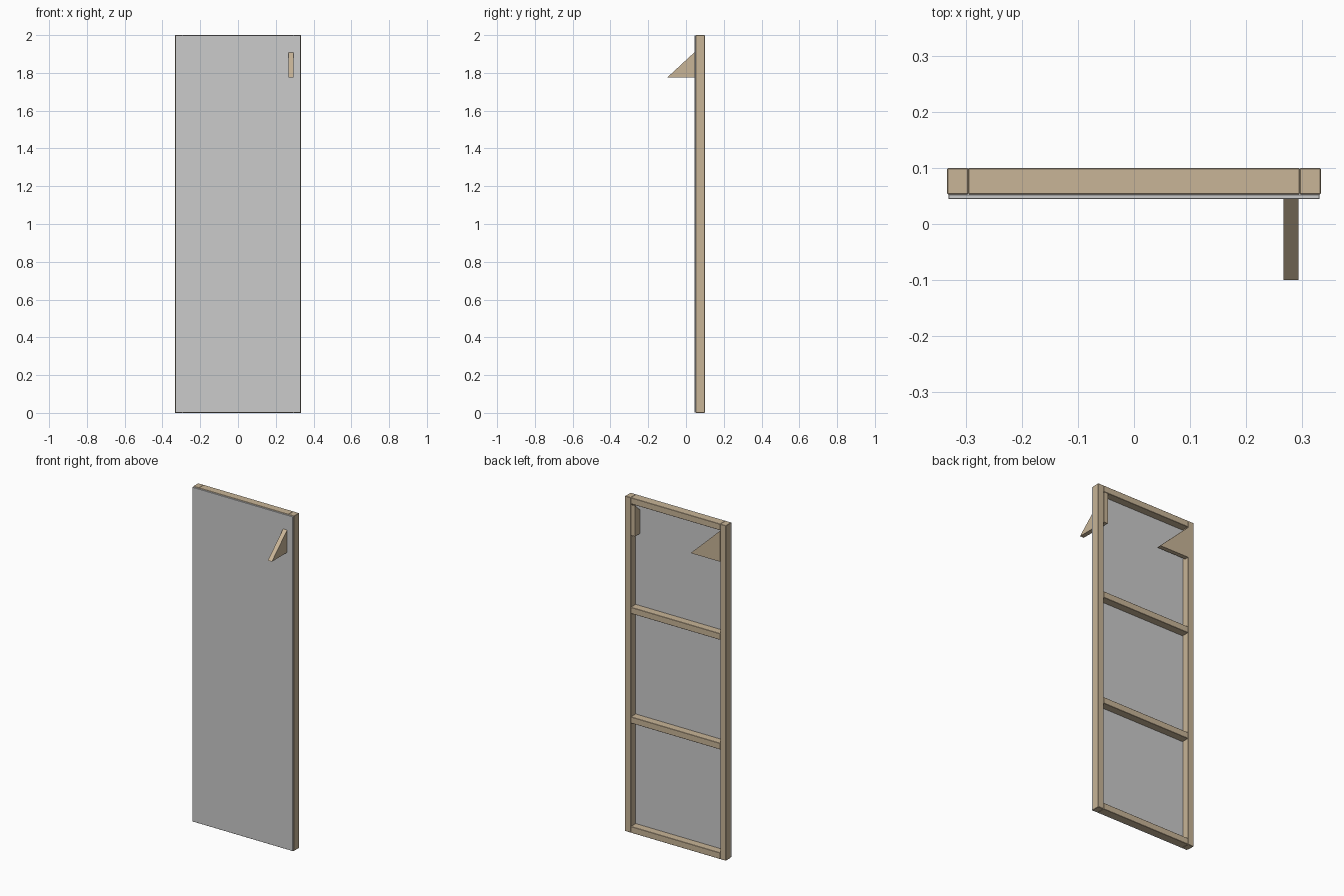
import bpy
from mathutils import Vector

if "Cube" in bpy.data.objects:
    bpy.data.objects.remove(bpy.data.objects["Cube"])

wood = bpy.data.materials.new("pine_wood")
wood.diffuse_color = (0.58, 0.46, 0.31, 1)
wood.use_nodes = True
wood.node_tree.nodes["Principled BSDF"].inputs["Base Color"].default_value = wood.diffuse_color


def finish(obj, material=None, bevel=0.0):
    if material:
        obj.data.materials.append(material)
    if bevel:
        mod = obj.modifiers.new("eased_edges", 'BEVEL')
        mod.width = bevel
        mod.segments = 1
    return obj


def box(name, lo, hi, material=None, bevel=0.0015):
    """Box between two opposite corners."""
    lo, hi = Vector(lo), Vector(hi)
    bpy.ops.mesh.primitive_cube_add(size=1, location=(lo + hi) / 2)
    obj = bpy.context.object
    obj.name = name
    obj.scale = hi - lo
    bpy.ops.object.transform_apply(location=False, rotation=False, scale=True)
    return finish(obj, material, bevel)


def brace(name, corner, along, thick, up):
    """Right-angled triangular brace: corner, two legs and a thickness vector."""
    c, a, t, u = map(Vector, (corner, along, thick, up))
    tri = [c, c + a, c + u]
    verts = tri + [p + t for p in tri]
    faces = [(0, 1, 2), (5, 4, 3), (0, 3, 4, 1), (1, 4, 5, 2), (2, 5, 3, 0)]
    if a.cross(u).dot(t) > 0:
        faces = [f[::-1] for f in faces]
    mesh = bpy.data.meshes.new(name)
    mesh.from_pydata(verts, [], faces)
    obj = bpy.data.objects.new(name, mesh)
    bpy.context.collection.objects.link(obj)
    return finish(obj, wood)


W, H = 0.333, 2.0           # half width, height
INNER = 0.2955              # inner edge of the stiles
Y0, Y1 = 0.0525, 0.0998     # frame depth
BAR = 0.0375                # bar height

# Upright stiles
for side, s in (("left", -1), ("right", 1)):
    x = sorted((s * W, s * INNER))
    box(side + "_stile", (x[0], Y0, 0), (x[1], Y1, H), wood)

# Four evenly spaced cross rails
for i in range(4):
    z = i * (H - BAR) / 3
    box(f"cross_rail_{i + 1}", (-INNER, Y0, z), (INNER, Y1, z + BAR), wood)

# Front sheet
box("front_panel", (-0.331, 0.0445, 0.002), (0.331, Y0, H - 0.002), bevel=0.001)

# Brace passing through the sheet to the front, and one flat in the frame
brace("front_brace", (0.267, Y1, 1.775), (0, -0.1998, 0), (0.0265, 0, 0), (0, 0, 0.185))
brace("frame_brace", (-INNER, Y1, 1.775), (0.195, 0, 0), (0, -0.0265, 0), (0, 0, 0.185))
